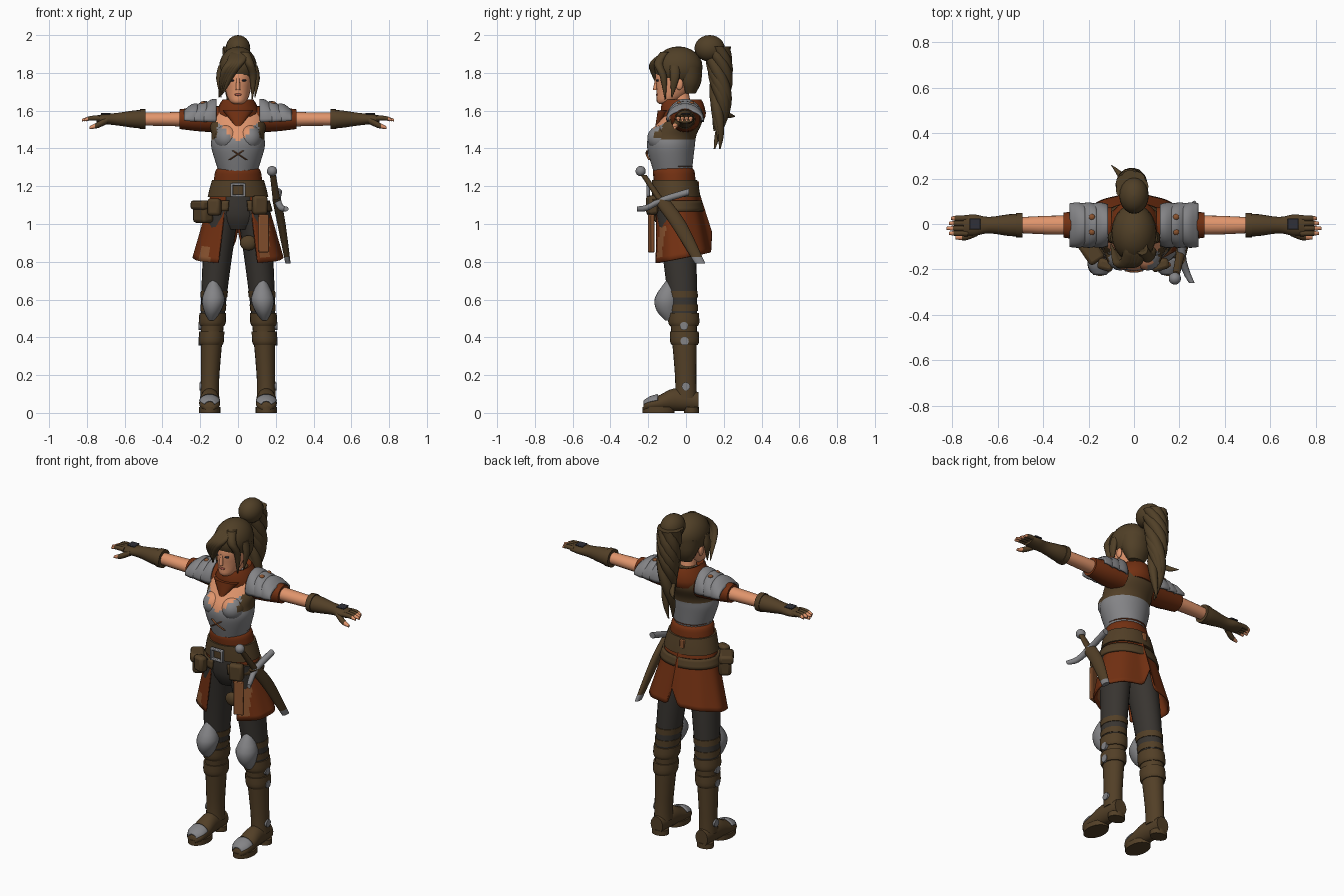
import bpy, bmesh, math
from math import sin, cos, pi
from mathutils import Matrix

cube = bpy.data.objects.get("Cube")
if cube:
    bpy.data.objects.remove(cube)


def material(name, *color):
    mat = bpy.data.materials.new(name)
    mat.use_nodes = True
    mat.diffuse_color = (*color, 1)
    mat.node_tree.nodes["Principled BSDF"].inputs["Base Color"].default_value = (*color, 1)
    return mat


leather = material("brown leather", .085, .05, .02)
hair = material("dark brown hair", .08, .05, .02)
cloth = material("rust cloth", .17, .03, .006)
steel = material("grey steel", .23, .23, .24)
pants = material("charcoal cloth", .04, .035, .03)
skin = material("skin", .75, .3, .15)
tan = material("tan leather", .26, .09, .03)
dark = material("dark steel", .03, .03, .04)
lip = material("lip red", .4, .1, .07)
made = []
sides = (("left", 1), ("right", -1))


def finish(name, bm, mats, rule=None):
    """Turn a bmesh into an object; rule picks a material slot from each face centre."""
    bmesh.ops.recalc_face_normals(bm, faces=bm.faces)
    if rule:
        for face in bm.faces:
            face.material_index = rule(*face.calc_center_median())
    mesh = bpy.data.meshes.new(name)
    bm.to_mesh(mesh)
    bm.free()
    for mat in mats if isinstance(mats, list) else [mats]:
        mesh.materials.append(mat)
    ob = bpy.data.objects.new(name, mesh)
    bpy.context.collection.objects.link(ob)
    made.append(ob)
    return ob


def grid(name, rows, mats, closed, rule=None, thick=0):
    """Join rows of points into a capped tube, or into an open sheet with thickness."""
    bm = bmesh.new()
    rows = [[bm.verts.new(point) for point in row] for row in rows]
    for low, high in zip(rows, rows[1:]):
        for k in range(0 if closed else 1, len(low)):
            bm.faces.new((low[k - 1], low[k], high[k], high[k - 1]))
    if closed:
        bm.faces.new(rows[0])
        bm.faces.new(rows[-1])
    ob = finish(name, bm, mats, rule)
    if thick:
        ob.modifiers.new("thickness", "SOLIDIFY").thickness = thick


def spline(rings, steps):
    """Smooth curve through the rings."""
    out = []
    padded = [rings[0], *rings, rings[-1]]
    for before, a, b, after in zip(padded, padded[1:], padded[2:], padded[3:]):
        for s in range(steps):
            t = s / steps
            blend = t * t * (3 - 2 * t)
            ease_in, ease_out = t * (1 - t) ** 2 / 2, t * t * (t - 1) / 2
            out.append([p + (q - p) * blend + (q - o) * ease_in + (r - p) * ease_out
                        for o, p, q, r in zip(before, a, b, after)])
    return out + [rings[-1]]


def loft(name, rings, mats, axis="Z", count=20, arc=None, steps=3, rule=None, thick=0, side=1):
    """Skin elliptical rings (x, y, z, half width, half depth) set across an axis."""
    start, end = arc or (0, 2 * pi)
    rows = []
    for x, y, z, wide, deep in spline(rings, steps):
        row = []
        for k in range(count + bool(arc)):
            angle = start + (end - start) * k / count
            u, v = max(wide, .001) * cos(angle), max(deep, .001) * sin(angle)
            dx, dy, dz = {"X": (0, u, v), "Y": (u, 0, v), "Z": (u, v, 0)}[axis]
            row.append((side * (x + dx), y + dy, z + dz))
        rows.append(row)
    grid(name, rows, mats, not arc, rule, thick)


def pair(name, rings, mats, **options):
    for label, side in sides:
        loft(f"{label}_{name}", rings, mats, side=side, **options)


def strand(points, radius, flat=1, tip=.1):
    """Rings along a path, thinning to a tip."""
    last = len(points) - 1
    sizes = [radius * (1 - (1 - tip) * (i / last) ** 3) for i in range(last + 1)]
    return [(*point, size, size * flat) for point, size in zip(points, sizes)]


def ball(name, center, size, mats, rule=None, side=1):
    x, y, z = center
    wide, deep, high = size
    angles = [pi * (i / 12 - .5) for i in range(13)]
    loft(name, [(x, y, z + high * sin(t), wide * cos(t), deep * cos(t)) for t in angles],
         mats, steps=1, rule=rule, side=side)


def box(name, center, size, mat, turn=0, bevel=.004):
    bm = bmesh.new()
    bmesh.ops.create_cube(bm, size=1, matrix=Matrix.Translation(center)
                          @ Matrix.Rotation(turn, 4, "Z") @ Matrix.Diagonal((*size, 1)))
    edges = finish(name, bm, mat).modifiers.new("soft edges", "BEVEL")
    edges.width, edges.segments = bevel, 2


# Ring rules for the trunk, hips, legs, feet and arms
def core(z, y, wide, deep):
    return (0, y, z, wide, deep)


def hip(t, extra=0):
    return (0, .045 * t - .065, 1.28 - .46 * t, .11 + .13 * t + extra, .1 + .055 * t + extra)


def leg(z, extra=0):
    radius = .04 + .045 * z + extra
    return (.15 - .06 * z * z, -.05 * z * z, z, radius, radius * 1.15)


def foot(y, wide, high):
    return (.15, y, high + .01, wide, high)


def arm(x, deep, high):
    return (x, -.005, 1.555, deep, high)


# Torso: breastplate, bare neckline, leather vest behind and at the armpits
def torso_rule(x, y, z):
    if y < -.04 and z > 1.43 + abs(x):
        return 1
    return 2 if z > 1.45 and (y > -.02 or abs(x) > .11) else 0


armour = [steel, skin, leather]
loft("torso", [core(1.27, -.07, .1, .1), core(1.4, -.08, .14, .125), core(1.47, -.07, .14, .125),
               core(1.54, -.03, .15, .115), core(1.6, -.01, .12, .09), core(1.65, 0, .05, .05)],
     armour, count=64, steps=8, rule=torso_rule)
loft("neck", [core(1.56, -.01, .05, .05), core(1.72, -.035, .04, .045)], skin)
loft("scarf", [core(1.55, -.015, .115, .11), core(1.59, -.015, .115, .12), core(1.66, -.02, .08, .1),
               core(1.63, -.02, .05, .06)], cloth)
loft("scarf_point", [core(1.5, -.165, 0, 0), core(1.6, -.11, .08, .04)], cloth)

# Head and mirrored details
loft("face", [core(1.635, -.12, .02, .02), core(1.65, -.1, .045, .055), core(1.7, -.07, .065, .085),
              core(1.8, -.05, .08, .11), core(1.88, -.04, .05, .07)], skin)
loft("nose", strand([(0, -.156, 1.77), (0, -.163, 1.71)], .008, tip=1.5), skin)
ball("lips", (0, -.15, 1.685), (.02, .01, .007), lip)
for label, side in sides:
    ball(label + "_eye", (.03, -.15, 1.76), (.015, .009, .006), dark, side=side)
    ball(label + "_ear", (.077, -.035, 1.74), (.01, .02, .03), skin, side=side)
    ball(label + "_breastplate_cup", (side * .06, -.125, 1.455), (.067, .08, .07), armour, torso_rule)
    box(label + "_hand_plate", (side * .7, 0, 1.584), (.05, .05, .009), dark)
    for name, y in (("front", -.035), ("back", .03)):
        ball(f"{label}_{name}_shoulder_stud", (.185, y, 1.64), (.014, .014, .01), tan, side=side)
pair("lace", strand([(-.03, -.204, 1.39), (0, -.208, 1.37), (.045, -.195, 1.34)], .006, tip=1), tan)

# Hair cap, fringe and loose locks
ball("hair_cap", (0, -.04, 1.83), (.1, .128, .11), hair)
loft("nape_hair", [core(1.69, .02, .05, .03), core(1.75, .015, .08, .065), core(1.83, 0, .09, .085)], hair)
for i in range(4):
    d = i * .014
    loft(f"fringe_lock_{i}", strand([(.03 - d, -.1, 1.91), (.01 - d, -.165, 1.86), (-.03 - d, -.17, 1.8),
                                     (-.08 - d / 2, -.13 + d, 1.69 - d / 2)], .03, .75), hair)
loft("left_fringe", strand([(.035, -.11, 1.91), (.06, -.145, 1.85), (.08, -.12, 1.78),
                            (.075, -.11, 1.66)], .026), hair)
pair("side_lock", strand([(.085, -.06, 1.84), (.1, -.06, 1.77), (.09, -.075, 1.67)], .018, 1.5), hair)

# Ponytail: knot and waving strands
ball("ponytail_knot", (0, .125, 1.93), (.065, .08, .07), hair)
strands = 7
for i in range(strands):
    path = []
    for k in range(9):
        wave = i * 2 * pi / strands + k * .75
        spread = .036 * (1 - k / 14)
        path.append((spread * cos(wave) - .01, .165 + .02 * sin(k * .4) + spread * sin(wave),
                     1.94 - k * (.056 + .006 * (i % 3))))
    loft(f"ponytail_strand_{i}", strand(path, .038), hair, count=12)
loft("stray_strand", strand([(-.03, .17, 1.62), (-.06, .22, 1.58), (-.1, .26, 1.57)], .02), hair, axis="Y")

# Sleeves, arms and gloves
pair("sleeve", [arm(.1, .08, .07), arm(.2, .07, .065), arm(.31, .055, .052)], cloth, axis="X")
pair("arm", [arm(.27, .042, .04), arm(.38, .041, .036), arm(.52, .034, .034)], skin, axis="X")
pair("glove", [arm(.49, .05, .05), arm(.55, .048, .046), arm(.64, .036, .033), arm(.7, .047, .027),
               arm(.75, .043, .02)], leather, axis="X")
pair("glove_cuff", [arm(.49, .054, .053), arm(.52, .054, .053)], leather, axis="X")
for i, finger in enumerate(("little", "ring", "middle", "index")):
    y = .025 - i * .022
    pair(finger + "_finger", strand([(.73, y, 1.56), (.78, y, 1.56), (.825 - .01 * abs(i - 2), y, 1.55)],
                                    .013, tip=.5), [leather, skin], axis="X",
         rule=lambda x, y, z: int(abs(x) > .79))
pair("thumb", strand([(.69, -.035, 1.55), (.74, -.055, 1.525), (.785, -.06, 1.51)], .018, tip=.4),
     [leather, skin], axis="X", rule=lambda x, y, z: int(abs(x) > .76))

# Layered shoulder plates
for i, name in enumerate(("inner", "middle", "outer")):
    x, high = .115 + i * .05, .108 - i * .012
    pair(name + "_shoulder_plate", [arm(x, .092, high), arm(x + .03, .1, high - .005),
                                    arm(x + .07, .096, high - .035)],
         steel, axis="X", arc=(-.15, pi + .15), thick=.01)

# Hips, legs and boots
loft("hips", [core(.97, -.05, .08, .08), core(1.05, -.055, .14, .11), core(1.2, -.065, .12, .1)], pants)
pair("leg", [leg(z) for z in (.47, .6, .8, 1, 1.12)], pants)
pair("boot_shaft", [leg(.08, .007), leg(.2), leg(.52)], leather)
for name, z in (("lower", .54), ("upper", .61)):
    pair(name + "_knee_strap", [leg(z, .003), leg(z + .035, .003)], leather)
for name, z in (("lower", .36), ("upper", .46)):
    pair(name + "_boot_cuff", [leg(z, .004), leg(z + .02, .01), leg(z + .07, .007)], leather)
pair("knee_pad", [(.14, -.08, .49, .015, .03), (.135, -.1, .54, .045, .055), (.13, -.1, .61, .06, .065),
                  (.13, -.08, .7, .02, .025)], steel)
pair("boot_foot", [foot(.066, .04, .05), foot(-.06, .05, .06), foot(-.14, .056, .042),
                   foot(-.2, .05, .032), foot(-.225, .025, .02)], leather, axis="Y")
pair("heel", [(.15, .03, z, .05, .04) for z in (0, .03)], leather)
pair("front_sole", [(.15, -.145, z, .057, .085) for z in (0, .03)], leather)
pair("toe_cap", [foot(-.15, .058, .045), foot(-.19, .054, .039), foot(-.225, .03, .028)],
     steel, axis="Y", arc=(.3, pi - .3), thick=.008)
for name, z in (("ankle", .14), ("shin", .38), ("cuff", .46)):
    x, y, z, wide, deep = leg(z, .005)
    pair(name + "_boot_stud", [(x + wide + d, y, z, .022, .022) for d in (-.01, .005)], steel, axis="X")

# Split skirt: open in front, notched hem at the back
rows, columns = 18, 72
skirt = []
for r in range(rows + 1):
    x, y, z, wide, deep = hip(r / rows)
    row = []
    for k in range(columns + 1):
        angle = .45 - pi / 2 + (2 * pi - .9) * k / columns
        notch = .11 * max(0, 1 - abs(angle - pi / 2) / .17)
        fold = 1 + .015 * sin(angle * 9) * r / rows
        row.append((wide * cos(angle) * fold, y + deep * sin(angle) * fold,
                    z + (notch + .03 * sin(angle)) * r / rows))
    skirt.append(row)
grid("skirt", skirt, [cloth, tan], False, thick=.01,
     rule=lambda x, y, z: int(y < -.1 and (.12 < x < .165 and .83 < z < 1 or x < -.15 and z < .88)))
loft("waist_sash", [hip(.1, .005), hip(0, .01), hip(-.04, 0), hip(-.06, .012)], cloth)

# Belts, buckle and pouches
loft("waist_belt", [hip(.3, .012), hip(.2, .014), hip(.1, .014)], leather, count=40)
loft("hip_belt", [hip(.46, .014), hip(.34, .014)], leather, count=40,
     arc=(.3 - pi / 2, pi * 1.5 - .3), thick=.012)
for label, side in sides:
    box(label + "_buckle_side", (side * .034, -.2, 1.18), (.014, .02, .075), steel)
    box(label + "_buckle_bar", (0, -.2, 1.18 + side * .03), (.08, .02, .014), steel)
box("right_pouch", (-.185, -.11, 1.065), (.07, .11, .12), leather, .6, .018)
box("right_pouch_flap", (-.19, -.115, 1.1), (.08, .12, .05), leather, .6, .015)
box("right_front_pouch", (-.125, -.18, 1.09), (.07, .05, .09), leather, -.3, .015)
box("left_front_pouch", (.115, -.18, 1.1), (.08, .05, .1), leather, .3, .015)
box("left_hanging_strap", (.135, -.185, .95), (.055, .02, .2), tan, .35)
box("back_buckle", (-.02, .06, 1.2), (.03, .02, .05), tan)
ball("thigh_pouch", (.055, -.13, .9), (.045, .025, .04), leather)

# Sword in its scabbard
loft("scabbard", strand([(.205, -.135, 1.13), (.23, -.04, 1), (.265, .075, .79)], .023, 2, .6),
     [leather, steel], steps=9, rule=lambda x, y, z: int(z < .83))
loft("sword_grip", strand([(.205, -.13, 1.12), (.185, -.225, 1.26)], .02, tip=.8), leather)
ball("sword_pommel", (.18, -.24, 1.28), (.027, .027, .027), steel)
loft("sword_guard", strand([(.215, .015, 1.17), (.21, -.13, 1.125), (.23, -.21, 1.085),
                            (.255, -.26, 1.08)], .018, tip=.7), steel, axis="Y")

# Smooth shading with crisp edges
bpy.ops.object.select_all(action="DESELECT")
for ob in made:
    ob.select_set(True)
bpy.context.view_layer.objects.active = made[0]
bpy.ops.object.shade_smooth_by_angle(angle=math.radians(40))
